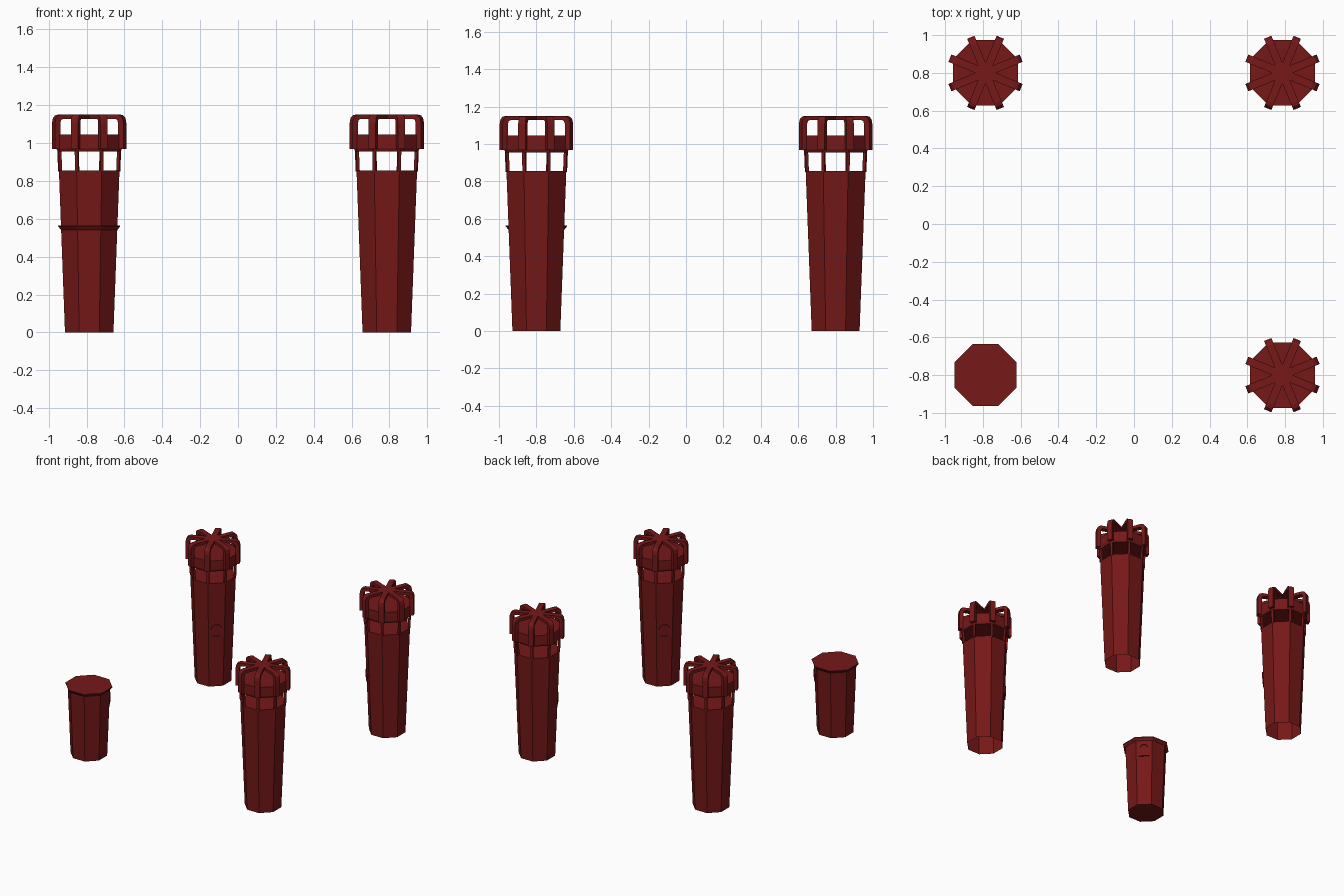
import bpy, bmesh
from math import pi, cos, sin, atan2
from mathutils import Matrix, Vector

if "Cube" in bpy.data.objects:
    bpy.data.objects.remove(bpy.data.objects["Cube"])

CX, CY = 0.786, 0.80
mat = bpy.data.materials.new("dark_red")
mat.diffuse_color = (0.18, 0.009, 0.009, 1)
mat.use_nodes = True
mat.node_tree.nodes["Principled BSDF"].inputs["Base Color"].default_value = mat.diffuse_color


def finish(name, bm, loc):
    bmesh.ops.recalc_face_normals(bm, faces=bm.faces)
    me = bpy.data.meshes.new(name)
    bm.to_mesh(me)
    bm.free()
    me.materials.append(mat)
    ob = bpy.data.objects.new(name, me)
    ob.location = loc
    bpy.context.collection.objects.link(ob)
    return ob


def octagon(name, profile, loc, bottom=True):
    """Stacked octagonal rings from (apothem, z) pairs, flats facing the axes."""
    bm = bmesh.new()
    rings = []
    for a, z in profile:
        r = a / cos(pi / 8)
        rings.append([bm.verts.new((r * cos(pi / 8 + k * pi / 4),
                                    r * sin(pi / 8 + k * pi / 4), z)) for k in range(8)])
    for lo, hi in zip(rings, rings[1:]):
        for k in range(8):
            j = (k + 1) % 8
            bm.faces.new((lo[k], lo[j], hi[j], hi[k]))
    bm.faces.new(rings[-1])
    if bottom:
        bm.faces.new(rings[0][::-1])
    return finish(name, bm, loc)


def slab(bm, outline, width, mtx):
    """Extrude an (r, z) outline sideways by width, then place it."""
    sides = [[bm.verts.new(mtx @ Vector((r, s * width / 2, z))) for r, z in outline]
             for s in (-1, 1)]
    n = len(outline)
    bm.faces.new(sides[0])
    bm.faces.new(sides[1][::-1])
    for i in range(n):
        j = (i + 1) % n
        bm.faces.new((sides[0][i], sides[0][j], sides[1][j], sides[1][i]))


def radial(name, outline, width, loc):
    """Eight copies of a slab, one on every corner of the octagon."""
    bm = bmesh.new()
    for k in range(8):
        slab(bm, outline, width, Matrix.Rotation(pi / 8 + k * pi / 4, 4, 'Z'))
    return finish(name, bm, loc)


def arch(w, h):
    """Round-topped outline, from bottom left over the top to bottom right."""
    top = [(w * cos(pi - i * pi / 8), h - w + w * sin(pi - i * pi / 8)) for i in range(9)]
    return [(-w, 0)] + top + [(w, 0)]


def window(name, loc, angle):
    """Arched frame standing slightly proud of the inward face."""
    bm = bmesh.new()
    outer = arch(0.041, 0.106)
    inner = [(x, z + (0.010 if z == 0 else 0)) for x, z in arch(0.031, 0.096)]
    rows = [[bm.verts.new((d, x, z)) for x, z in pts]
            for pts, d in ((outer, -0.008), (outer, 0.009), (inner, 0.009), (inner, -0.008))]
    n = len(outer)
    for a in range(4):
        b = (a + 1) % 4
        for i in range(n):
            j = (i + 1) % n
            bm.faces.new((rows[a][i], rows[a][j], rows[b][j], rows[b][i]))
    place = (Matrix.Rotation(angle, 4, 'Z') @ Matrix.Translation((0.1435, 0, 0.408))
             @ Matrix.Rotation(0.037, 4, 'Y'))
    bm.transform(place)
    return finish(name, bm, loc)


# roof rib: upright, rounded shoulder, flat run to the centre
rib = [(0.174, 0.968), (0.204, 0.968), (0.204, 1.105), (0.199, 1.132), (0.187, 1.146),
       (0.168, 1.151), (0, 1.151), (0, 1.128), (0.158, 1.128), (0.169, 1.122), (0.174, 1.105)]
# lantern post, following the taper of the shaft
post = [(0.158, 0.85), (0.174, 0.85), (0.179, 0.965), (0.163, 0.965)]

for sx, sy, tag in ((-1, 1, "back_left"), (1, 1, "back_right"),
                    (1, -1, "front_right"), (-1, -1, "front_left")):
    loc = (sx * CX, sy * CY, 0)
    window(tag + "_window", loc, atan2(-sy, -sx))
    if tag == "front_left":
        # unfinished short tower with a flared cap
        octagon(tag + "_short_shaft",
                [(0.128, 0), (0.148, 0.54), (0.164, 0.56), (0.164, 0.565)], loc)
        continue
    octagon(tag + "_shaft", [(0.128, 0), (0.16, 0.855)], loc, bottom=False)
    radial(tag + "_posts", post, 0.018, loc)
    octagon(tag + "_crown_band", [(0.166, 0.955), (0.173, 0.97), (0.173, 1.045)], loc)
    radial(tag + "_roof_ribs", rib, 0.042, loc)
